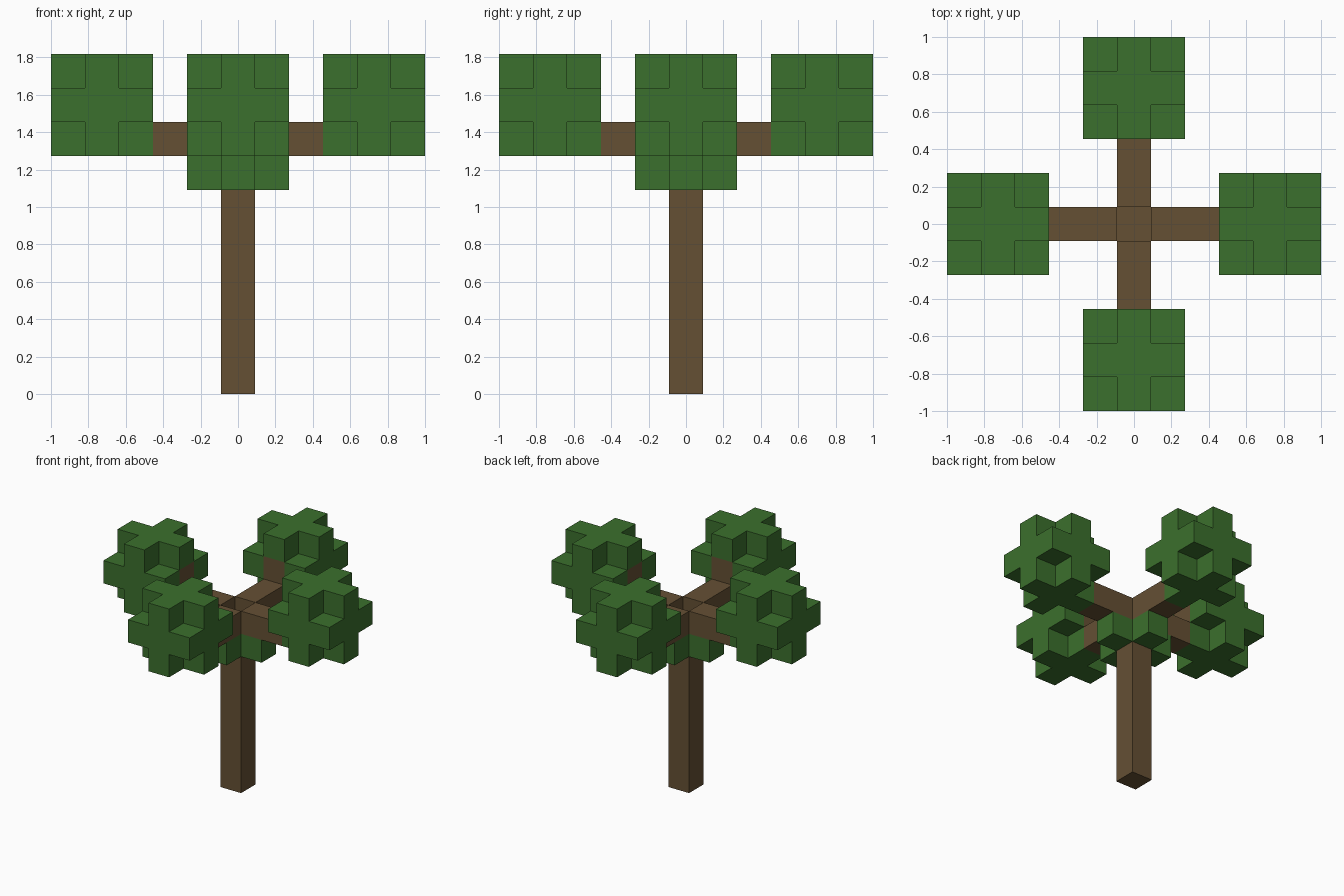
import bpy
import bmesh
from itertools import product
from mathutils import Vector

cube = bpy.data.objects.get("Cube")
if cube:
    bpy.data.objects.remove(cube, do_unlink=True)

UNIT = 2 / 11  # edge of one block


def make_material(name, color):
    mat = bpy.data.materials.new(name)
    mat.use_nodes = True
    mat.diffuse_color = color
    bsdf = mat.node_tree.nodes["Principled BSDF"]
    bsdf.inputs["Base Color"].default_value = color
    bsdf.inputs["Roughness"].default_value = 0.9
    return mat


bark = make_material("bark brown", (0.130, 0.080, 0.034, 1))
leaf = make_material("leaf green", (0.044, 0.162, 0.026, 1))

DIRECTIONS = [Vector(d) for d in product((-1, 0, 1), repeat=3)
              if sum(map(abs, d)) == 1]


def cell_key(v):
    return tuple(round(c) for c in v)


def build_part(name, cells, mat, occupied):
    """Skin a set of blocks, leaving out faces buried against other blocks."""
    bm = bmesh.new()
    for cell in cells:
        centre = Vector(cell) + Vector((0, 0, 0.5))
        for d in DIRECTIONS:
            if cell_key(Vector(cell) + d) in occupied:
                continue
            u = Vector((d.y, d.z, d.x))
            v = d.cross(u)
            corners = [centre + (d + u * a + v * b) / 2
                       for a, b in ((-1, -1), (1, -1), (1, 1), (-1, 1))]
            bm.faces.new([bm.verts.new(c * UNIT) for c in corners])
    bmesh.ops.remove_doubles(bm, verts=bm.verts, dist=0.001)
    bmesh.ops.dissolve_limit(bm, angle_limit=0.01, verts=bm.verts, edges=bm.edges)
    mesh = bpy.data.meshes.new(name)
    bm.to_mesh(mesh)
    bm.free()
    mesh.materials.append(mat)
    obj = bpy.data.objects.new(name, mesh)
    bpy.context.collection.objects.link(obj)


parts = []

# Trunk: a single column
parts.append(("trunk", {(0, 0, z) for z in range(7)}, bark))

for side, dx, dy in (("left", 1, 0), ("right", -1, 0),
                     ("front", 0, -1), ("back", 0, 1)):
    # Branch: stepping outwards, then up into the foliage
    branch = {(dx * r, dy * r, z) for r, z in ((1, 7), (2, 7), (3, 8))}
    parts.append((side + "_branch", branch, bark))

    # Foliage clump: a block of three with its corners missing
    clump = {(4 * dx + x, 4 * dy + y, 8 + z)
             for x, y, z in product((-1, 0, 1), repeat=3)
             if abs(x) + abs(y) + abs(z) < 3} - branch
    parts.append((side + "_foliage", clump, leaf))

    # Leaf block under the branch, against the trunk
    parts.append((side + "_collar_leaf", {(dx, dy, 6)}, leaf))

occupied = set().union(*(cells for _, cells, _ in parts))
for name, cells, mat in parts:
    build_part(name, sorted(cells), mat, occupied)
